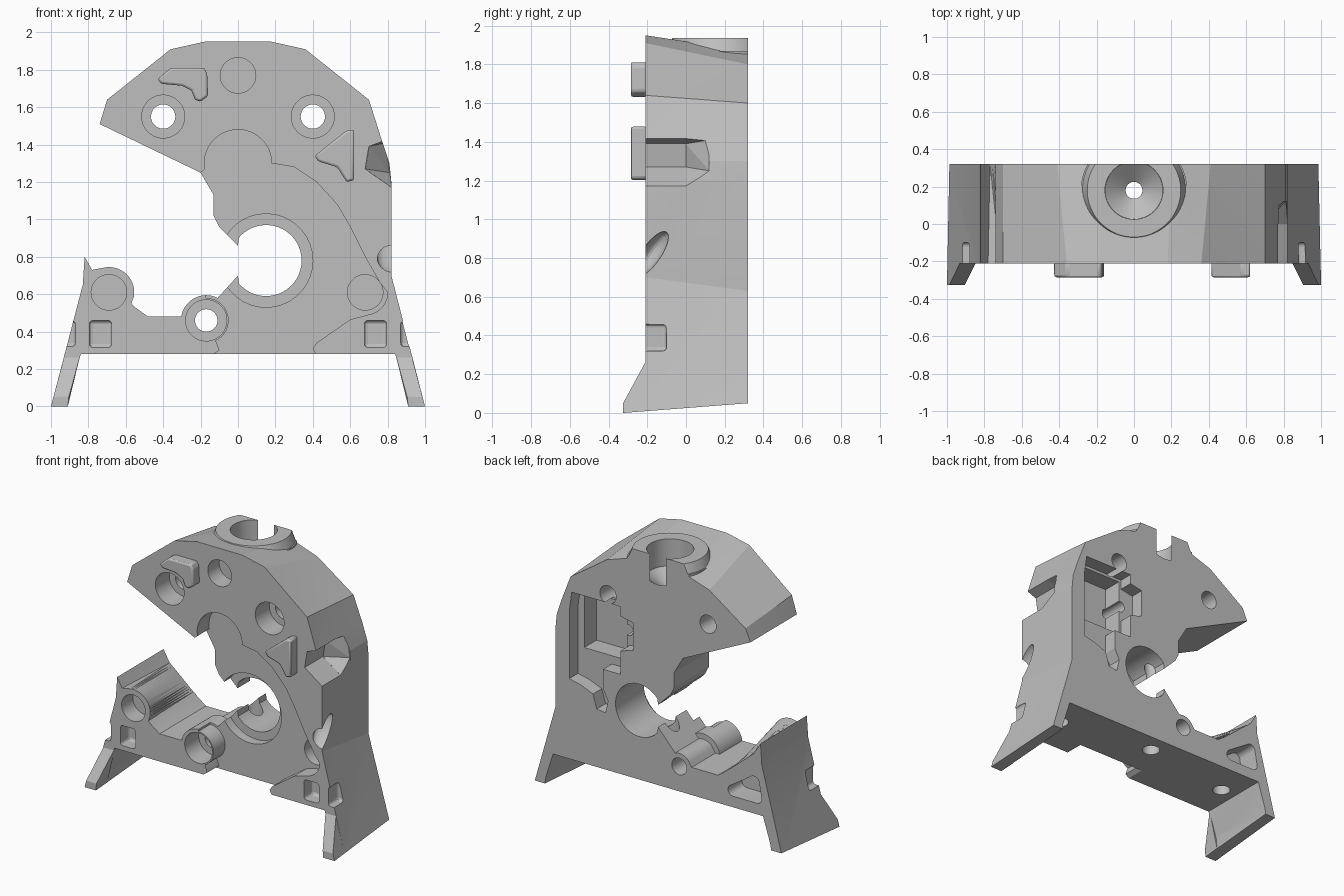
import bpy, bmesh
from math import cos, sin, radians
from mathutils import Matrix, Vector

cube = bpy.data.objects.get("Cube")
if cube:
    bpy.data.objects.remove(cube)

FRONT, BACK, STEP = -0.21, 0.32, -0.075

grey = bpy.data.materials.new("plain grey")
grey.use_nodes = True
grey.diffuse_color = (0.52, 0.52, 0.52, 1)
grey.node_tree.nodes["Principled BSDF"].inputs["Base Color"].default_value = (0.52, 0.52, 0.52, 1)


def make(name, bm):
    bmesh.ops.recalc_face_normals(bm, faces=bm.faces[:])
    mesh = bpy.data.meshes.new(name)
    bm.to_mesh(mesh)
    bm.free()
    mesh.materials.append(grey)
    ob = bpy.data.objects.new(name, mesh)
    bpy.context.collection.objects.link(ob)
    return ob


def arc(cx, cz, r, a0, a1, n=16):
    angles = [radians(a0 + (a1 - a0) * i / n) for i in range(n + 1)]
    return [(cx + r * cos(a), cz + r * sin(a)) for a in angles]


def prism(name, pts, y0, y1, back=None):
    """Extrude an x-z outline along y; some points may shift at the back."""
    back = back or {}
    bm = bmesh.new()
    a = [bm.verts.new((x, y0, z)) for x, z in pts]
    b = [bm.verts.new((x, y1, z)) for x, z in (back.get(p, p) for p in pts)]
    caps = [bm.faces.new(a), bm.faces.new(b[::-1])]
    for i in range(len(pts)):
        j = (i + 1) % len(pts)
        bm.faces.new((a[i], b[i], b[j], a[j]))
    bmesh.ops.recalc_face_normals(bm, faces=bm.faces[:])
    bmesh.ops.triangulate(bm, faces=[f for f in bm.faces if f not in caps])
    return make(name, bm)


def disc(x, z, r, y0, y1):
    return prism("bore", arc(x, z, r, 0, 350, 35), y0, y1)


def cone(name, x, y, r0, r1, z0, z1):
    bm = bmesh.new()
    bmesh.ops.create_cone(bm, cap_ends=True, segments=48, radius1=r0, radius2=r1, depth=z1 - z0,
                          matrix=Matrix.Translation((x, y, (z0 + z1) / 2)))
    return make(name, bm)


def hull(name, pts):
    bm = bmesh.new()
    bmesh.ops.convex_hull(bm, input=[bm.verts.new(p) for p in pts])
    return make(name, bm)


def box(x0, x1, y0, y1, z0, z1, round_off=0.0):
    bm = bmesh.new()
    bmesh.ops.create_cube(bm, size=1)
    for v in bm.verts:
        v.co = Vector(((x0, x1)[v.co.x > 0], (y0, y1)[v.co.y > 0], (z0, z1)[v.co.z > 0]))
    if round_off:
        bmesh.ops.bevel(bm, geom=bm.edges[:], offset=round_off, segments=3, profile=0.5, affect='EDGES')
    return make("pocket", bm)


def combine(target, tool, operation):
    mod = target.modifiers.new("combine", 'BOOLEAN')
    mod.operation, mod.solver, mod.object = operation, 'EXACT', tool
    bpy.context.view_layer.objects.active = target
    bpy.ops.object.modifier_apply(modifier=mod.name)
    bpy.data.objects.remove(tool)


def cut(tool):
    combine(body, tool, 'DIFFERENCE')


def join(tool):
    combine(body, tool, 'UNION')


# Main frame: open jaw with round seat, arched top and splayed legs
boss = arc(-.69, .61, .135, 100, -10)
outline = [(-.18, 1.95), (.18, 1.95), (.36, 1.91), (.70, 1.64), (.77, 1.42), (.81, 1.30),
           (.82, 1.17), (.82, .70), (1, 0), (.91, 0), (.90, .09), (.84, .28),
           (-.84, .28), (-.90, .09), (-.91, 0), (-1, 0), (-.83, .65), (-.82, .80), (-.78, .73)]
outline += boss + [(-.57, .55), (-.55, .53), (-.48, .48), (-.31, .48), (-.27, .48)]
outline += arc(-.17, .46, .095, 150, 70, 10)
outline += [(-.10, .59), (0, .70)] + arc(.15, .78, .19, -140, 140, 36)
outline += [(0, .86), (-.10, .96), (-.13, 1.02), (-.13, 1.13), (-.20, 1.25),
            (-.74, 1.51), (-.70, 1.64), (-.36, 1.91)]
shifted = {(.82, 1.17): (.82, 1.20), (.82, .70): (.82, .63)}
for s in (-1, 1):
    shifted.update({(s * .18, 1.95): (s * .20, 1.87), (s * .36, 1.91): (s * .41, 1.80),
                    (s * .70, 1.64): (s * .70, 1.60)})
# The outer boss fades into a straight slope towards the back
for i, p in enumerate(boss):
    t = i / (len(boss) - 1)
    shifted[p] = (-.77 + .19 * t, .715 - .16 * t)
body = prism("frame", outline, FRONT, BACK, shifted)
join(disc(-.17, .46, .135, FRONT, .05))

# Toes reaching forward from each leg
for s in (-1, 1):
    join(hull("toe", [(s * x, y, z) for x, y, z in (
        (.91, -.325, 0), (1, -.325, 0), (.987, -.325, .05), (.905, -.325, .05),
        (.842, -.2, .28), (.926, -.2, .28), (.91, -.2, 0), (1, -.2, 0))]))

# Collar on top, trimmed flush with the back
join(cone("collar_flange", 0, .18, .285, .285, 1.70, 1.87))
join(cone("collar", 0, .18, .28, .25, 1.86, 1.935))
cut(box(-1.2, 1.2, BACK, BACK + .3, -.1, 2.2))

# Stepped-back middle of the front face
recess = [(-.30, 1.21), (-.20, 1.25)] + arc(0, 1.30, .18, 190, 0, 24)
recess += [(.30, 1.28), (.42, 1.20), (.53, 1.08), (.60, .96), (.68, .80), (.76, .66)]
recess += arc(.68, .61, .12, 0, -80, 8)
recess += [(.60, .465), (.42, .34), (.40, .31), (.42, .27), (.42, .2), (-.13, .2),
           (-.13, .28), (-.10, .30), (-.11, .33)]
recess += arc(-.17, .46, .12, -65, 90, 16) + [(-.17, .70), (-.30, .80)]
cut(prism("recess", recess, -.4, STEP))

# Seat counterbore, screw bores and blind sockets on the front
cut(disc(.15, .78, .25, -.4, STEP + .07))
for x, z, r, hole in ((-.40, 1.55, .115, .065), (.40, 1.55, .115, .065), (-.17, .46, .11, .06)):
    cut(disc(x, z, r, -.4, -.05))
    cut(disc(x, z, hole, -.3, .5))
for x, z, depth in ((0, 1.77, -.08), (-.69, .61, -.08), (.68, .61, .03)):
    cut(disc(x, z, .095, -.4, depth))

# Vertical bore through the collar and base
cut(cone("collar_bore", 0, .18, .155, .155, 1.74, 2.2))
cut(cone("countersink", 0, .18, .045, .155, 1.65, 1.741))
cut(cone("vertical_bore", 0, .18, .045, .045, .8, 1.7))
cut(cone("base_bore", 0, .18, .06, .06, .1, .8))

# Pockets around the legs and holes under the base
for s in (-1, 1):
    cut(cone("foot_hole", s * .72, .07, .06, .06, .1, .36))
    x0, x1 = sorted((s * .675, s * .795))
    cut(box(x0, x1, -.3, -.11, .315, .46, .02))
    x0, x1 = sorted((s * .87, s * 1.1))
    cut(box(x0, x1, -.3, -.10, .32, .46, .02))

# Side pocket with a ramped end, and side scoop
side = [(.70, 1.39), (.68, 1.27), (.83, 1.165), (.95, 1.165), (.95, 1.42), (.78, 1.42)]
cut(prism("side_pocket", side, -.3, 0))
cut(prism("side_ramp", side, -.001, .12, {side[0]: (.79, 1.41), side[1]: (.81, 1.25)}))
bm = bmesh.new()
bmesh.ops.create_uvsphere(bm, u_segments=24, v_segments=16, radius=1,
                          matrix=Matrix.Translation((.83, -.18, .82))
                          @ Matrix.Rotation(radians(-35), 4, 'X')
                          @ Matrix.Diagonal((.09, .05, .14, 1)))
cut(make("scoop", bm))

# Stepped cavity and rounded pocket in the back face
cut(prism("cavity", [(.30, 1.49), (.69, 1.49), (.71, 1.35), (.71, .86), (.62, .84), (.52, .80), (.49, .70),
                     (.42, .69), (.40, .78), (.44, .86), (.44, 1.0), (.30, 1.0), (.30, 1.17), (.20, 1.20),
                     (.20, 1.40), (.30, 1.42)], .22, .5))
cut(box(.32, .66, .08, .3, 1.06, 1.47))
cut(disc(.31, 1.28, .04, -.05, .3))
cut(prism("back_pocket", arc(-.79, .40, .04, 180, 270, 6) + arc(-.60, .40, .04, 270, 405, 8)
          + arc(-.77, .51, .04, 45, 180, 8), .16, .5))

# Tilted underside of the feet
cut(hull("floor_trim", [(x, y, z) for x in (-1.2, 1.2) for y, z in
                        ((-.4, -.2), (.4, -.2), (.4, .056), (-.4, -.006))]))

# Raised locating pads on the front
pads = {"upper_pad": [(-.43, 1.75), (-.36, 1.81), (-.18, 1.81), (-.165, 1.78), (-.16, 1.66), (-.20, 1.63),
                      (-.23, 1.64), (-.25, 1.69), (-.30, 1.715), (-.41, 1.725)],
        "side_pad": [(.41, 1.34), (.58, 1.475), (.62, 1.48), (.62, 1.21), (.58, 1.20), (.53, 1.28), (.43, 1.31)]}
parts = [body]
for name, pts in pads.items():
    pad = prism(name, pts, -.285, FRONT + .01)
    bevel = pad.modifiers.new("soft_edge", 'BEVEL')
    bevel.width, bevel.segments = .012, 2
    parts.append(pad)

bpy.ops.object.select_all(action='DESELECT')
for ob in parts:
    ob.select_set(True)
bpy.context.view_layer.objects.active = body
bpy.ops.object.shade_smooth_by_angle(angle=radians(12))
